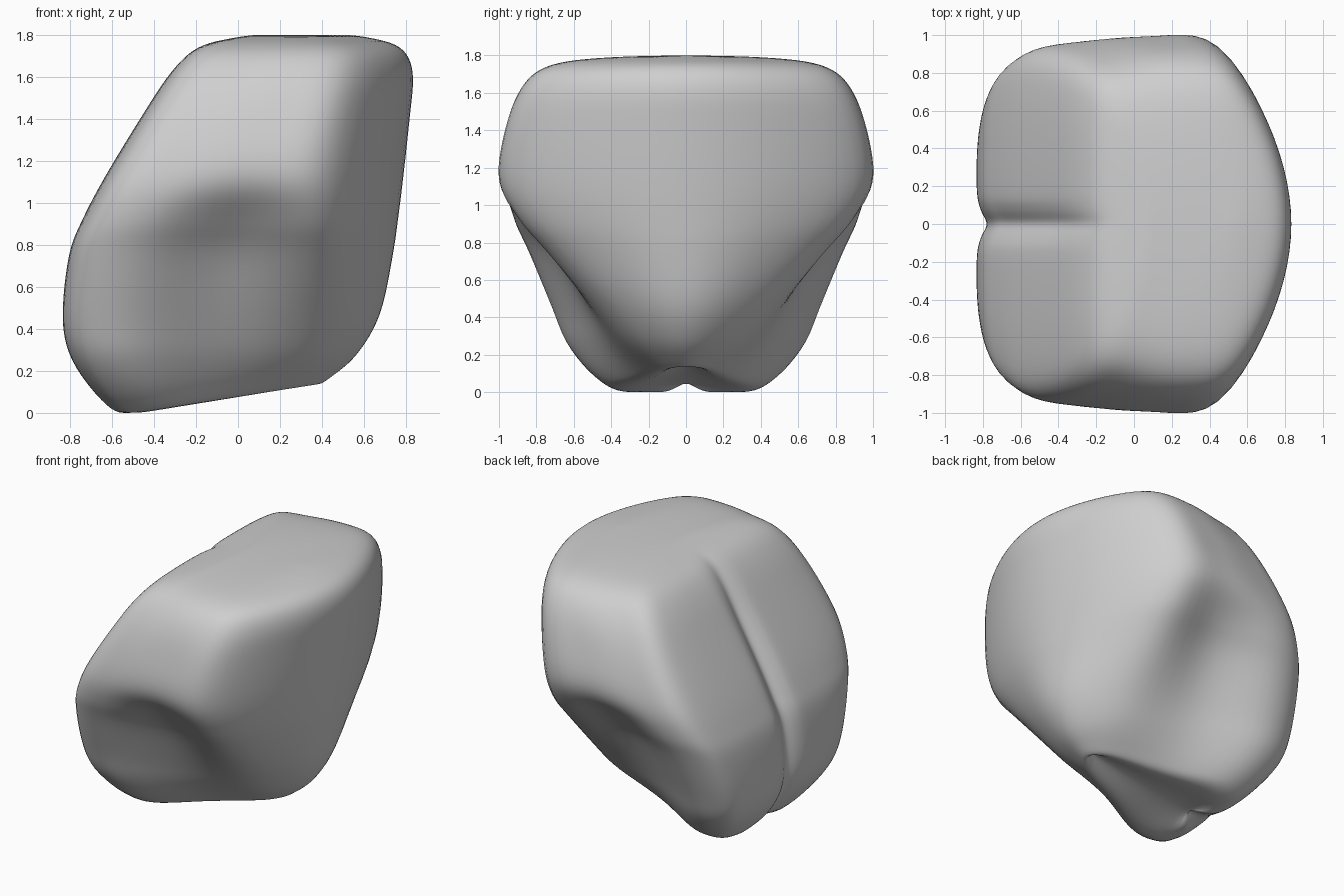
import bpy
import bmesh
from mathutils import Vector

cube = bpy.data.objects.get("Cube")
if cube:
    bpy.data.objects.remove(cube, do_unlink=True)

STEPS = 6
SEAM_Z = .05

# Body sections from the underside seam to the top seam:
# left z, right z, left x, right x, groove depth, shoulder y, waist y, ridge x, ridge y
SECTIONS = [
    (SEAM_Z, .18, -.46, .36, 0, 0, 0, .25, 0),
    (-.015, .135, -.53, .38, .01, .32, .21, .25, .12),
    (.06, .175, -.65, .45, .03, .48, .32, .27, .2),
    (.25, .28, -.79, .57, .05, .63, .44, .32, .33),
    (.45, .47, -.835, .68, .055, .715, .54, .36, .49),
    (.75, .75, -.805, .74, .06, .84, .69, .39, .74),
    (.92, .92, -.74, .765, .07, .92, .83, .4, .885),
    (1.12, 1.12, -.635, .79, .07, .965, .99, .42, .96),
    (1.4, 1.4, -.465, .82, .06, .925, .96, .47, .925),
    (1.62, 1.62, -.32, .836, .04, .84, .885, .52, .83),
    (1.74, 1.74, -.19, .775, .02, .71, .75, .51, .7),
    (1.785, 1.787, -.02, .62, 0, .45, .48, .43, .43),
    (1.8, 1.8, .1, .5, 0, 0, 0, .38, 0),
]


def flip(p):
    return Vector((p.x, -p.y, p.z))


def section_ring(zl, zr, xl, xr, groove, shoulder, waist, ridge_x, ridge):
    """Closed symmetric outline of one section, starting in the groove."""
    width = xr - xl
    shoulder_x = xl + .23 * width
    lip = min(.2, .45 * shoulder)
    half = [
        (xl + groove, 0),
        (xl + .35 * groove, .4 * lip),
        (xl, lip),
        (xl + .008 * width, .68 * shoulder),
        (xl + .058 * width, .93 * shoulder),
        (shoulder_x, shoulder),
        ((shoulder_x + ridge_x) / 2, waist),
        (ridge_x, ridge),
        (xr - .27 * (xr - ridge_x), ridge * .52),
        (xr, 0),
    ]
    pts = [Vector((x, y, zl + (zr - zl) * (x - xl) / width)) for x, y in half]
    # The groove runs on under the body as a raised notch
    pts[0].z = max(pts[0].z, SEAM_Z)
    pts[1].z = max(pts[1].z, SEAM_Z * .5)
    return pts + [flip(p) for p in reversed(pts[1:-1])]


def spline(a, b, c, d, t):
    """Smooth curve point between b and c."""
    return b + (c - a) * (t / 2) + (a * 2 - b * 5 + c * 4 - d) * (t * t / 2) \
        + (b * 3 - a - c * 3 + d) * (t ** 3 / 2)


def smooth_closed(ring):
    n = len(ring)
    return [spline(ring[i - 1], ring[i], ring[(i + 1) % n], ring[(i + 2) % n], s / STEPS)
            for i in range(n) for s in range(STEPS)]


# Loft smoothly through all sections, continuing over each seam
rings = [smooth_closed(section_ring(*s)) for s in SECTIONS]
rings = [[flip(p) for p in rings[1]]] + rings + [[flip(p) for p in rings[-2]]]
loft = []
for i in range(1, len(rings) - 2):
    for s in range(STEPS):
        loft.append([spline(*pts, s / STEPS) for pts in zip(*rings[i - 1:i + 3])])
loft.append(rings[-2])

bm = bmesh.new()
grid = [[bm.verts.new((p.x, p.y, min(max(p.z, 0), 1.8))) for p in ring] for ring in loft]
for low, high in zip(grid, grid[1:]):
    for j in range(len(low)):
        k = (j + 1) % len(low)
        bm.faces.new((low[j], low[k], high[k], high[j]))
bmesh.ops.remove_doubles(bm, verts=bm.verts[:], dist=.0005)
for _ in range(5):
    bmesh.ops.smooth_vert(bm, verts=bm.verts[:], factor=.5,
                          use_axis_x=True, use_axis_y=True, use_axis_z=True)
bmesh.ops.recalc_face_normals(bm, faces=bm.faces[:])
for f in bm.faces:
    f.smooth = True

mesh = bpy.data.meshes.new("smooth_boulder")
bm.to_mesh(mesh)
bm.free()
boulder = bpy.data.objects.new("smooth_boulder", mesh)
bpy.context.collection.objects.link(boulder)

# Plain grey stone
grey = bpy.data.materials.new("stone_grey")
grey.use_nodes = True
colour = (.62, .62, .62, 1)
grey.diffuse_color = colour
grey.node_tree.nodes["Principled BSDF"].inputs["Base Color"].default_value = colour
mesh.materials.append(grey)
